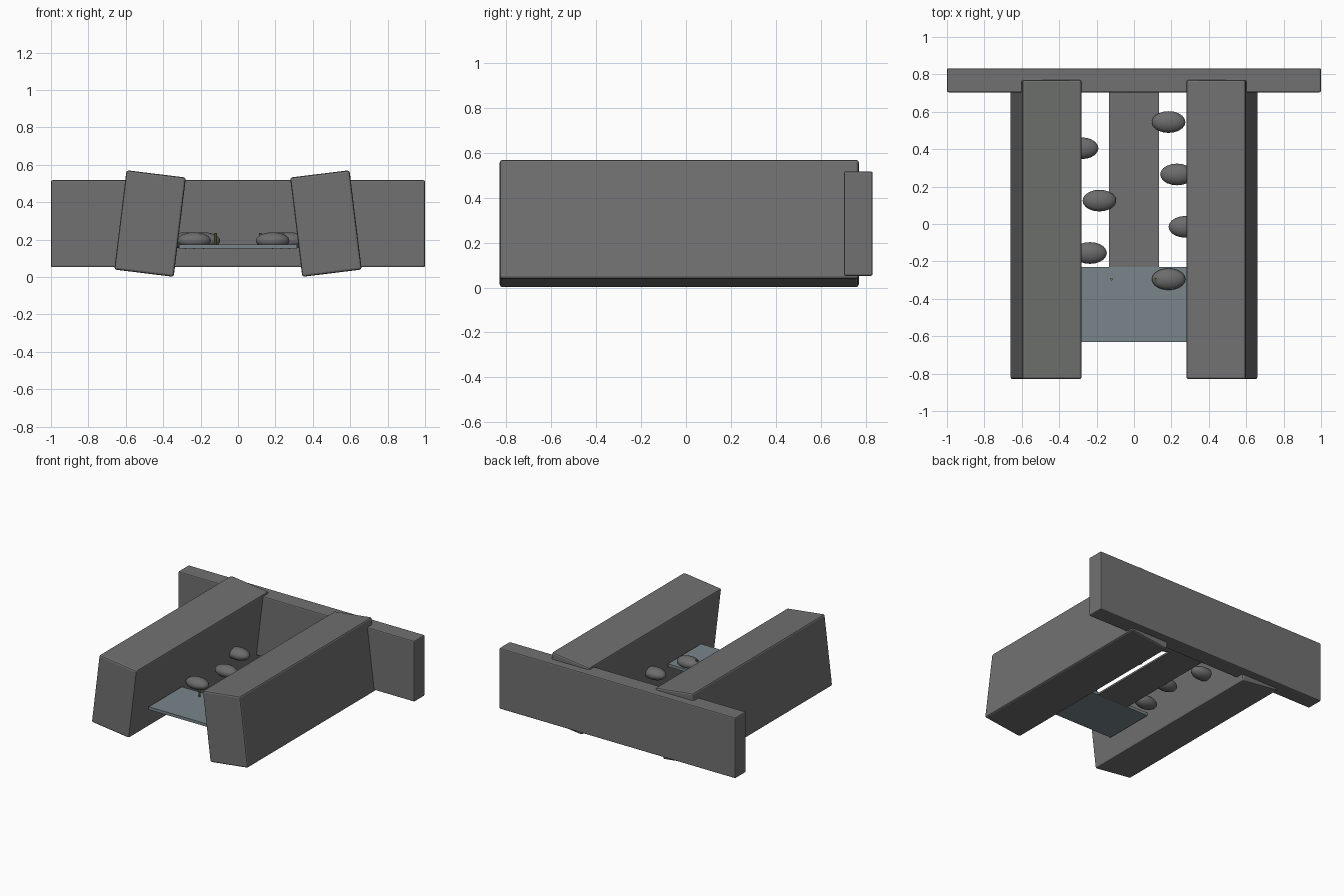
import bpy
from math import radians

if "Cube" in bpy.data.objects:
    bpy.data.objects.remove(bpy.data.objects["Cube"])


def mat(name, rgb):
    m = bpy.data.materials.new(name)
    m.diffuse_color = (*rgb, 1)
    m.use_nodes = True
    m.node_tree.nodes["Principled BSDF"].inputs["Base Color"].default_value = m.diffuse_color
    return m


stone = mat("stone", (0.16, 0.165, 0.16))
rock = mat("rock", (0.15, 0.15, 0.15))
water = mat("water", (0.19, 0.235, 0.26))
glow = mat("stem", (0.25, 0.2, 0.06))


def box(name, loc, size, material, bevel=0.0, tilt=0.0):
    bpy.ops.mesh.primitive_cube_add(size=1, location=loc)
    ob = bpy.context.object
    ob.name = name
    ob.scale = size
    bpy.ops.object.transform_apply(location=False, rotation=False, scale=True)
    ob.rotation_euler.y = radians(tilt)
    if bevel:
        mod = ob.modifiers.new("bevel", 'BEVEL')
        mod.width = bevel
        mod.segments = 2
    ob.data.materials.append(material)
    return ob


# Canyon walls leaning inwards
for side, s in (("left", -1), ("right", 1)):
    box(side + "_wall", (s * 0.47, -0.03, 0.286), (0.32, 1.6, 0.535),
        stone, 0.012, -7 * s)

# Back wall
box("back_wall", (0, 0.768, 0.285), (2, 0.128, 0.465), stone, 0.008)

# Floor strip and pool slab
box("floor_strip", (0, 0.235, 0.16), (0.266, 0.95, 0.014), stone)
box("pool_slab", (0, -0.43, 0.163), (0.63, 0.4, 0.022), water)

# Boulders, staggered along both sides
for i, x in enumerate((0.185, -0.235, 0.275, -0.185, 0.23, -0.28, 0.185)):
    bpy.ops.mesh.primitive_uv_sphere_add(
        segments=20, ring_count=12, radius=1, location=(x, -0.295 + 0.14 * i, 0.195))
    ob = bpy.context.object
    ob.name = f"boulder_{i + 1}"
    ob.scale = (0.09, 0.058, 0.044)
    ob.data.materials.append(rock)
    bpy.ops.object.shade_smooth_by_angle()

# Thin stems on the pool edge
for i, x in enumerate((-0.12, 0.118)):
    bpy.ops.mesh.primitive_cylinder_add(
        vertices=8, radius=0.007, depth=0.065, location=(x, -0.295, 0.203))
    ob = bpy.context.object
    ob.name = f"stem_{i + 1}"
    ob.data.materials.append(glow)
